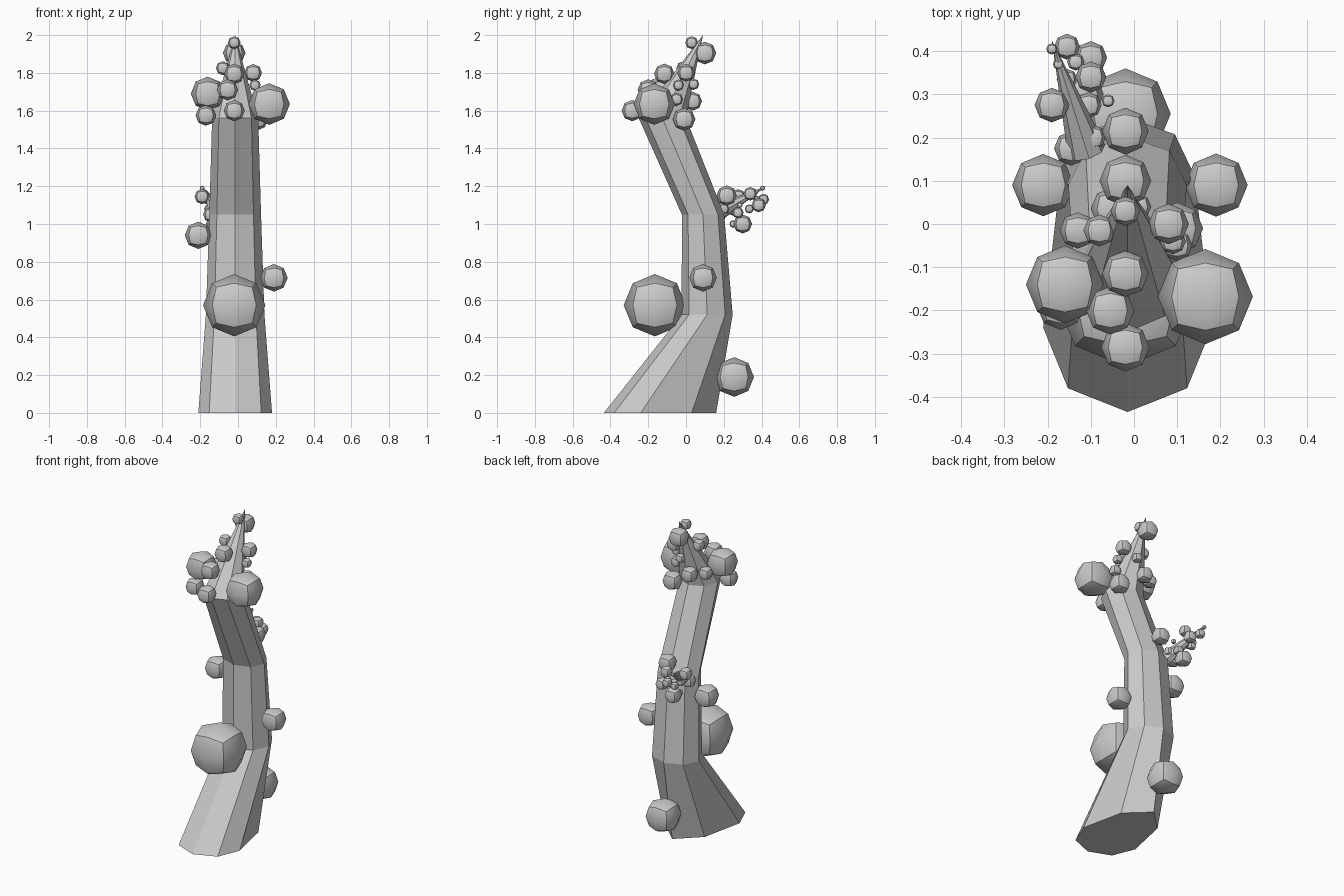
import bpy, bmesh, math
from mathutils import Vector, Matrix

if "Cube" in bpy.data.objects:
    bpy.data.objects.remove(bpy.data.objects["Cube"])

def finish(bm, name, smooth=None):
    bmesh.ops.recalc_face_normals(bm, faces=bm.faces)
    me = bpy.data.meshes.new(name)
    bm.to_mesh(me)
    bm.free()
    ob = bpy.data.objects.new(name, me)
    bpy.context.collection.objects.link(ob)
    if smooth:
        bpy.ops.object.select_all(action='DESELECT')
        ob.select_set(True)
        bpy.context.view_layer.objects.active = ob
        bpy.ops.object.shade_smooth_by_angle(angle=math.radians(smooth))
    return ob

def skin(name, rings, tip):
    """Loft point rings into a closed stem that ends in a point."""
    bm = bmesh.new()
    loops = [[bm.verts.new(p) for p in ring] for ring in rings]
    n = len(loops[0])
    for a, b in zip(loops, loops[1:]):
        for i in range(n):
            j = (i + 1) % n
            bm.faces.new((a[i], a[j], b[j], b[i]))
    end = bm.verts.new(tip)
    for i in range(n):
        bm.faces.new((loops[-1][i], loops[-1][(i + 1) % n], end))
    bm.faces.new(loops[0])
    return finish(bm, name)

def octagon(cx, cy, z, rx, ry):
    return [(cx + rx * math.sin(i * math.pi / 4), cy - ry * math.cos(i * math.pi / 4), z)
            for i in range(8)]

def rounded_cube():
    """Unit ball made from a cube subdivided once."""
    bm = bmesh.new()
    bmesh.ops.create_cube(bm, size=2)
    bmesh.ops.subdivide_edges(bm, edges=bm.edges[:], cuts=1, use_grid_fill=True)
    for v in bm.verts:
        v.co.normalize()
    me = bpy.data.meshes.new("rounded_cube")
    bm.to_mesh(me)
    bm.free()
    return me

BALL = rounded_cube()

def clumps(name, balls):
    """Join rounded cubes as foliage or growths."""
    bm = bmesh.new()
    for x, y, z, r in balls:
        me = BALL.copy()
        me.transform(Matrix.Translation((x, y, z)) @ Matrix.Scale(r, 4))
        bm.from_mesh(me)
        bpy.data.meshes.remove(me)
    return finish(bm, name, 45)

# Trunk: flared foot, bends back, then leans forward to a crooked point
CX = -0.015
foot_y = [-0.435, -0.38, -0.24, 0.03, 0.16, 0.03, -0.24, -0.38]
foot = [(CX + 0.195 * math.sin(i * math.pi / 4), y, 0) for i, y in enumerate(foot_y)]
skin("trunk", [foot,
               octagon(CX, 0.112, 0.52, 0.155, 0.135),
               octagon(CX, 0.09, 1.05, 0.137, 0.112),
               octagon(CX, -0.125, 1.56, 0.122, 0.125)],
     (CX, 0.09, 2.0))

# Side twig on the back
axis = Vector((-0.08, 0.24, 0.13))
turn = axis.to_track_quat('Z', 'Y')
twig = [turn @ Vector(p) + Vector((-0.11, 0.17, 1.06)) for p in octagon(0, 0, 0, 0.045, 0.045)]
skin("twig", [twig], (-0.19, 0.425, 1.2))

# Large growths on the trunk
clumps("trunk_growths", [
    (-0.02, -0.165, 0.57, 0.165), (0.19, 0.09, 0.715, 0.073),
    (-0.21, 0.09, 0.94, 0.072), (-0.02, 0.255, 0.19, 0.105)])

# Foliage at the crown
clumps("crown_foliage", [
    (-0.16, -0.14, 1.69, 0.09), (0.165, -0.168, 1.635, 0.11),
    (-0.17, -0.19, 1.575, 0.055), (-0.02, -0.285, 1.6, 0.056),
    (-0.055, -0.2, 1.71, 0.056), (-0.02, -0.115, 1.795, 0.054),
    (-0.02, 0.1, 1.905, 0.06), (-0.02, 0.03, 1.96, 0.034),
    (0.08, 0.0, 1.8, 0.047), (-0.08, -0.015, 1.825, 0.037),
    (0.1, -0.01, 1.555, 0.06), (-0.05, 0.035, 1.65, 0.05),
    (-0.13, -0.015, 1.66, 0.042), (0.09, -0.04, 1.735, 0.03),
    (0.01, 0.04, 1.74, 0.03), (0.1, -0.05, 1.66, 0.035)])

# Foliage on the side twig
clumps("twig_foliage", [
    (-0.02, 0.215, 1.15, 0.054), (-0.19, 0.275, 1.145, 0.04),
    (-0.145, 0.175, 1.05, 0.04), (-0.095, 0.2, 1.08, 0.03),
    (-0.155, 0.41, 1.13, 0.03), (-0.1, 0.385, 1.1, 0.038),
    (-0.1, 0.34, 1.16, 0.036), (-0.12, 0.3, 1.0, 0.05),
    (-0.105, 0.275, 1.06, 0.03), (-0.14, 0.25, 1.07, 0.026),
    (-0.06, 0.285, 1.1, 0.015), (-0.135, 0.375, 1.13, 0.02),
    (-0.155, 0.335, 1.08, 0.024), (-0.13, 0.25, 1.0, 0.02),
    (-0.19, 0.405, 1.19, 0.013), (-0.175, 0.37, 1.17, 0.013)])
